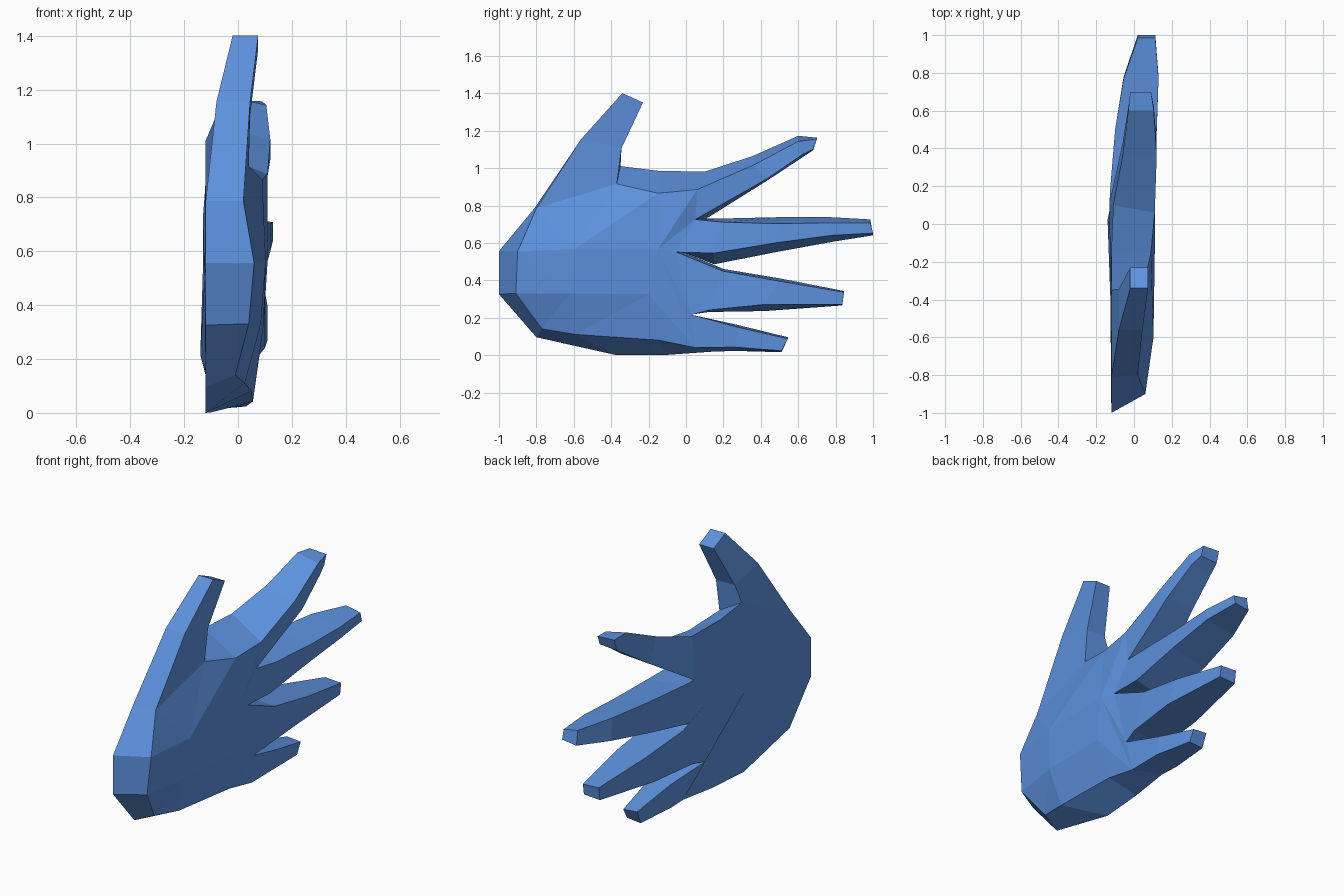
import bpy, bmesh

blue = bpy.data.materials.new("blue")
blue.diffuse_color = (0.11, 0.29, 0.74, 1)

bm = bmesh.new()

# Palm rim, one row per corner: left point (x, y, z), then right point (x, y, z)
PALM = [
    ((-.12, -1.0, .56), (.06, -.90, .56)),     # 0 wrist
    ((-.12, -1.0, .33), (.04, -.91, .335)),    # 1
    ((-.12, -.80, .10), (-.01, -.77, .145)),   # 2 heel of the hand
    ((-.12, -.37, .004), (.025, -.59, .115)),  # 3
    ((-.10, -.10, .006), (.05, -.15, .085)),   # 4
    ((-.08, .14, .023), (.055, .05, .045)),    # 5 little finger base
    ((-.14, .02, .22), (.08, .03, .22)),       # 6 gaps between fingers
    ((-.13, .00, .55), (.10, -.05, .555)),     # 7
    ((-.13, .11, .735), (.085, .05, .73)),     # 8
    ((-.11, .10, .985), (.11, .06, .89)),      # 9 index knuckle
    ((-.12, -.15, .99), (.09, -.15, .87)),     # 10
    ((-.12, -.35, 1.015), (.04, -.37, .92)),   # 11 thumb gap
    ((-.12, -.81, .79), (.02, -.80, .79)),     # 12 thumb base
]
rim = [[bm.verts.new(p) for p in row] for row in PALM]
n = len(rim)
left_hub = bm.verts.new((-.125, -.40, .50))

# Raised points on the right of the palm, and the one each rim corner joins
hubs = {k: bm.verts.new(p) for k, p in {
    "A": (.103, -.60, .57), "B": (.085, -.62, .335),
    "C": (.095, -.20, .33), "D": (.11, -.15, .57)}.items()}
JOINS = "ABBBCCDDDDDAA"

# Digits: rim edge they grow from, then stations of
# (low y, low z, high y, high z, left x, right x, low inset, high inset)
DIGITS = {
    "little": (5, [(.26, .027, .28, .165, -.09, .055, .02, .012),
                   (.51, .02, .545, .10, -.06, .03, .008, .008)]),
    "ring": (6, [(.12, .235, .20, .465, -.12, .10, .01, .012),
                 (.42, .24, .50, .415, -.09, .11, .035, .015),
                 (.835, .27, .845, .347, -.02, .085, .006, .006)]),
    "middle": (7, [(.15, .49, .20, .735, -.125, .105, .06, .02),
                   (.48, .555, .50, .742, -.10, .12, .05, .035),
                   (.78, .61, .77, .742, -.055, .13, .035, .03),
                   (1.0, .645, .985, .73, .02, .113, .012, .018)]),
    "index": (8, [(.43, .935, .36, 1.07, -.06, .12, .01, .05),
                  (.62, 1.06, .60, 1.177, -.03, .105, .015, .03),
                  (.68, 1.10, .70, 1.167, -.02, .09, .006, .006)]),
    "thumb": (11, [(-.345, 1.11, -.56, 1.16, -.08, .045, 0, 0),
                   (-.23, 1.355, -.34, 1.405, -.02, .075, 0, 0)]),
}


def grow_digit(base, stations):
    low, high = rim[base], rim[base + 1]
    ring = [low[0], low[1], high[1], high[0]]
    for yl, zl, yh, zh, xl, xr, low_inset, high_inset in stations:
        new = [bm.verts.new(p) for p in (
            (xl, yl, zl), (xr, yl, zl + low_inset),
            (xr, yh, zh - high_inset), (xl, yh, zh))]
        for i in range(4):
            j = (i + 1) % 4
            bm.faces.new((ring[i], ring[j], new[j], new[i]))
        ring = new
    bm.faces.new(ring)


for base, stations in DIGITS.values():
    grow_digit(base, stations)

# Palm faces, with side walls where no digit grows
bases = {base for base, _ in DIGITS.values()}
for i in range(n):
    j = (i + 1) % n
    a, b = rim[i], rim[j]
    hub_a, hub_b = hubs[JOINS[i]], hubs[JOINS[j]]
    bm.faces.new((left_hub, a[0], b[0]))
    bm.faces.new((b[1], a[1], hub_b))
    if hub_a is not hub_b:
        bm.faces.new((a[1], hub_a, hub_b))
    if i not in bases:
        bm.faces.new((a[0], a[1], b[1], b[0]))
bm.faces.new([hubs[k] for k in "ABCD"])

bmesh.ops.recalc_face_normals(bm, faces=bm.faces)

# Rest the hand on the floor
lowest = min(v.co.z for v in bm.verts)
for v in bm.verts:
    v.co.z -= lowest

mesh = bpy.data.meshes.new("hand")
bm.to_mesh(mesh)
bm.free()
mesh.materials.append(blue)
hand = bpy.data.objects.new("hand", mesh)
bpy.context.collection.objects.link(hand)
